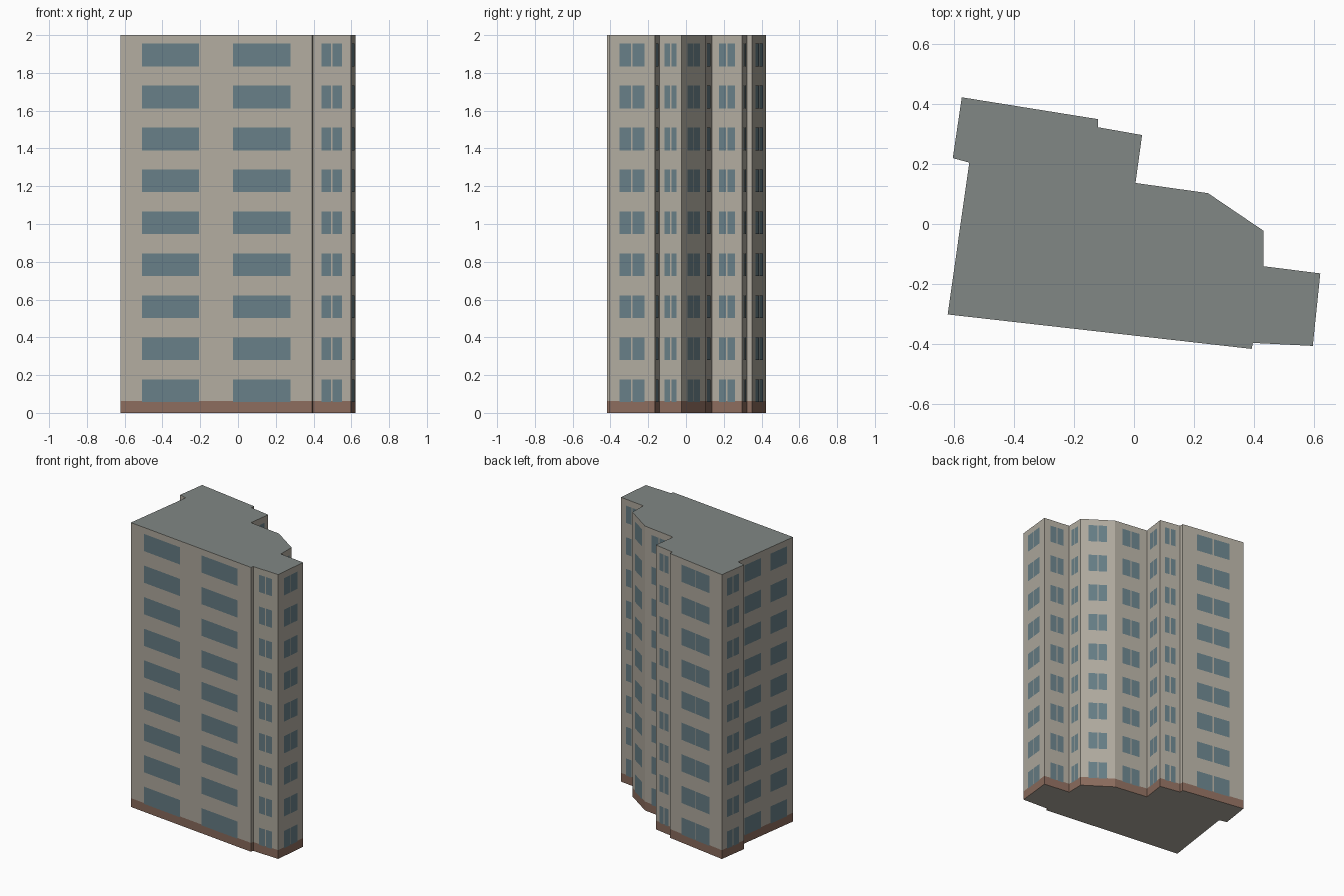
import bpy
from mathutils import Vector

if "Cube" in bpy.data.objects:
    bpy.data.objects.remove(bpy.data.objects["Cube"])

H, PLINTH, FLOORS = 2.0, 0.062, 9
STOREY = H / FLOORS


def material(name, r, g, b):
    m = bpy.data.materials.new(name)
    m.diffuse_color = (r, g, b, 1)
    m.use_nodes = True
    m.node_tree.nodes["Principled BSDF"].inputs["Base Color"].default_value = m.diffuse_color
    return m


WALL = material("wall", 0.44, 0.41, 0.35)
ROOF = material("roof", 0.22, 0.245, 0.235)
BRICK = material("brick", 0.26, 0.15, 0.11)
GLASS = material("glass", 0.135, 0.21, 0.24)

# Footprint, counter-clockwise; third value = window bays on the wall to the next corner
FOOTPRINT = [
    (-0.622, -0.302, 2), (0.393, -0.417, 0), (0.397, -0.397, 1),
    (0.597, -0.407, 1), (0.622, -0.165, 1), (0.432, -0.141, 1),
    (0.433, -0.023, 1), (0.247, 0.103, 1), (0.005, 0.137, 1),
    (0.027, 0.297, 1), (-0.12, 0.323, 0), (-0.12, 0.350, 1),
    (-0.575, 0.423, 1), (-0.605, 0.220, 0), (-0.55, 0.205, 2)]
N = len(FOOTPRINT)
CORNERS = [Vector((x, y, 0)) for x, y, _ in FOOTPRINT]


def make_object(name, verts, faces, mats):
    me = bpy.data.meshes.new(name)
    me.from_pydata(verts, [], faces)
    for m in mats:
        me.materials.append(m)
    ob = bpy.data.objects.new(name, me)
    bpy.context.collection.objects.link(ob)
    return me


def band(name, z0, z1, mats, cap_top):
    """Wall ring between two heights, capped at one end with the second material."""
    verts = [(c.x, c.y, z) for z in (z0, z1) for c in CORNERS]
    faces = [(i, (i + 1) % N, N + (i + 1) % N, N + i) for i in range(N)]
    faces.append(tuple(range(N, 2 * N)) if cap_top else tuple(reversed(range(N))))
    me = make_object(name, verts, faces, mats)
    me.polygons[N].material_index = 1


# Building shell
band("plinth", 0, PLINTH, [BRICK, WALL], False)
band("walls_and_roof", PLINTH, H, [WALL, ROOF], True)

# Window panes, nearly flush with the walls
verts, faces = [], []


def pane(a, b, u0, u1, z0, z1):
    d = (b - a).normalized()
    off = Vector((d.y, -d.x, 0)) * 0.0015
    p, q = a.lerp(b, u0) + off, a.lerp(b, u1) + off
    k = len(verts)
    verts.extend([(p.x, p.y, z0), (q.x, q.y, z0), (q.x, q.y, z1), (p.x, p.y, z1)])
    faces.append((k, k + 1, k + 2, k + 3))


for i, (_, _, bays) in enumerate(FOOTPRINT):
    a, b = CORNERS[i], CORNERS[(i + 1) % N]
    half_gap = 0.004 / (b - a).length
    for f in range(FLOORS):
        z0, z1 = f * STOREY + 0.057, f * STOREY + 0.178
        if bays == 1:      # one two-pane window
            pane(a, b, 0.23, 0.5 - half_gap, z0, z1)
            pane(a, b, 0.5 + half_gap, 0.77, z0, z1)
        elif bays == 2:    # two wide windows
            pane(a, b, 0.112, 0.41, z0, z1)
            pane(a, b, 0.588, 0.888, z0, z1)

make_object("windows", verts, faces, [GLASS])
